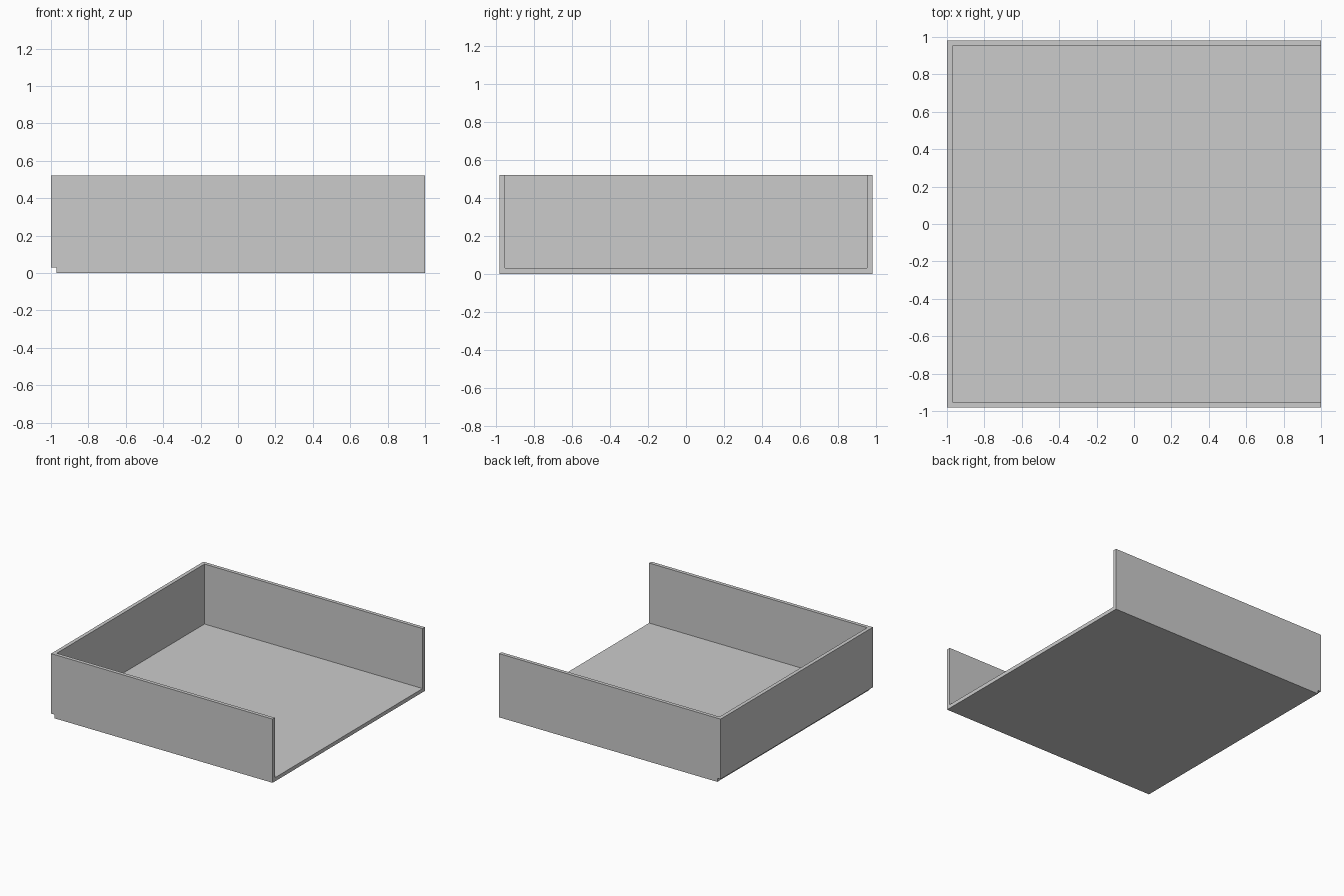
import bpy

if "Cube" in bpy.data.objects:
    bpy.data.objects.remove(bpy.data.objects["Cube"])

LENGTH, WIDTH, HEIGHT = 2.0, 1.964, 0.52
WALL, FLOOR, NOTCH = 0.0295, 0.0295, 0.03
X, Y = LENGTH / 2, WIDTH / 2


def box(name, lo, hi):
    """Axis-aligned box between two corners."""
    centre = [(a + b) / 2 for a, b in zip(lo, hi)]
    bpy.ops.mesh.primitive_cube_add(size=1, location=centre)
    ob = bpy.context.object
    ob.name = name
    ob.scale = [b - a for a, b in zip(lo, hi)]
    bpy.ops.object.transform_apply(location=True, rotation=False, scale=True)
    return ob


def cut(target, cutter):
    """Subtract the cutter, then remove it."""
    cutter.hide_render = True
    mod = target.modifiers.new("cut", "BOOLEAN")
    mod.operation = "DIFFERENCE"
    mod.solver = "EXACT"
    mod.object = cutter
    bpy.context.view_layer.objects.active = target
    bpy.ops.object.modifier_apply(modifier=mod.name)
    bpy.data.objects.remove(cutter, do_unlink=True)


# Solid block that becomes the tray
tray = box("open_tray", (-X, -Y, 0), (X, Y, HEIGHT))

# Cavity, open at the top and at the +x end
cut(tray, box("cavity_cutter", (-X + WALL + 0.001, -Y + WALL, FLOOR + 0.001),
              (X + 0.2, Y - WALL, HEIGHT + 0.2)))

# Rebate along the bottom edge of the closed end
cut(tray, box("rebate_cutter", (-X - 0.2, -Y - 0.2, -0.2),
              (-X + NOTCH, Y + 0.2, NOTCH)))
